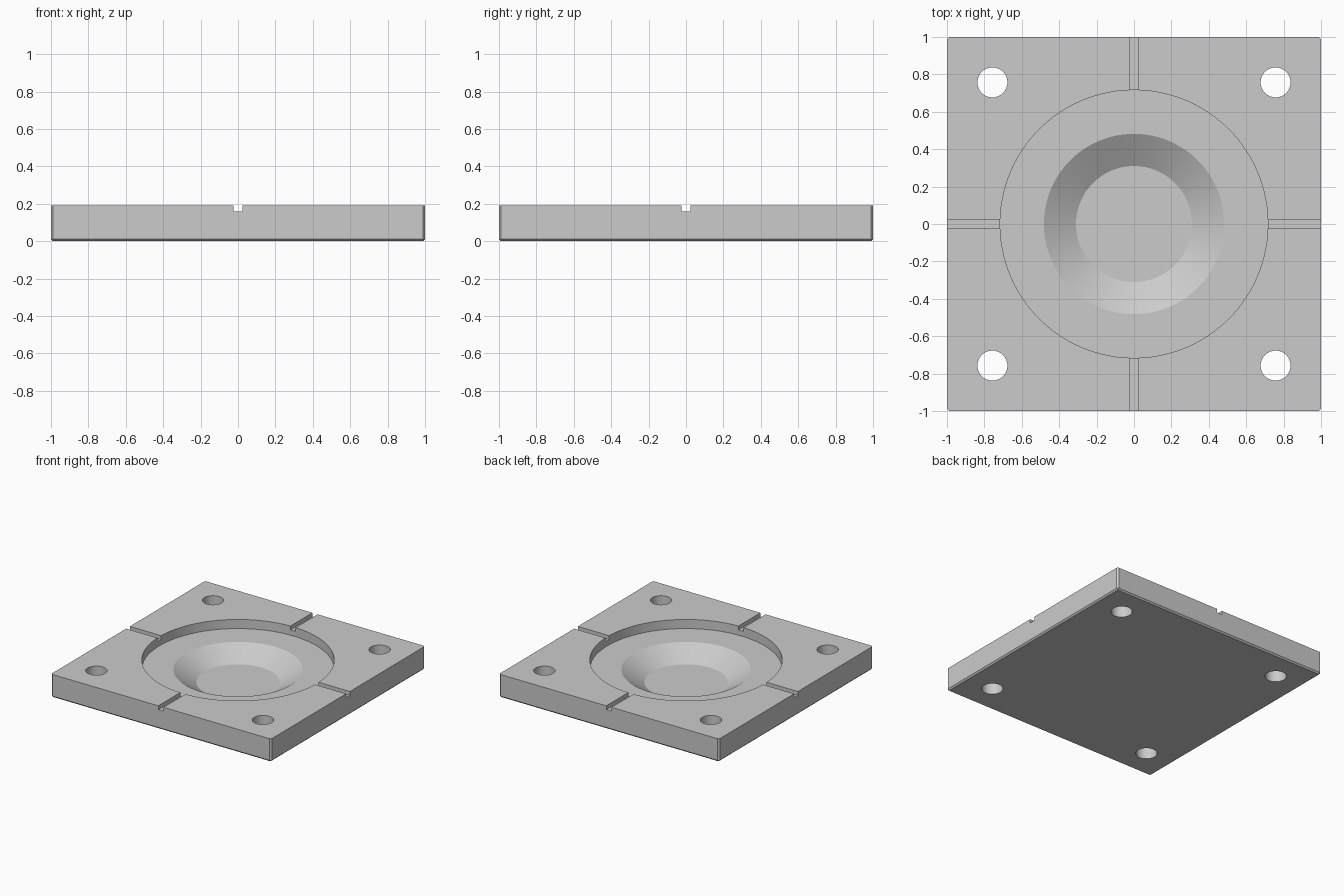
import bpy
import bmesh
import math

HEIGHT = 0.19
CHAMFER = 0.012
SEGMENTS = 96

cube = bpy.data.objects.get("Cube")
if cube:
    bpy.data.objects.remove(cube, do_unlink=True)

grey = bpy.data.materials.new("plain_grey")
grey.use_nodes = True
colour = (0.6, 0.6, 0.6, 1)
grey.diffuse_color = colour
grey.node_tree.nodes["Principled BSDF"].inputs["Base Color"].default_value = colour


def box(name, size, z):
    bpy.ops.mesh.primitive_cube_add(size=1, location=(0, 0, z))
    obj = bpy.context.object
    obj.name = name
    obj.scale = size
    bpy.ops.object.transform_apply(location=True, scale=True)
    return obj


def frustum(name, r_low, r_high, z_low, z_high, x=0, y=0):
    bpy.ops.mesh.primitive_cone_add(
        vertices=SEGMENTS, radius1=r_low, radius2=r_high,
        depth=z_high - z_low, location=(x, y, (z_low + z_high) / 2))
    obj = bpy.context.object
    obj.name = name
    return obj


def cut(target, cutter):
    cutter.hide_render = True
    mod = target.modifiers.new(cutter.name, 'BOOLEAN')
    mod.operation = 'DIFFERENCE'
    mod.solver = 'EXACT'
    mod.object = cutter
    bpy.context.view_layer.objects.active = target
    bpy.ops.object.modifier_apply(modifier=mod.name)
    bpy.data.objects.remove(cutter, do_unlink=True)


# Square plate, chamfered everywhere except around the top
plate = box("base_plate", (2, 2, HEIGHT), HEIGHT / 2)
bm = bmesh.new()
bm.from_mesh(plate.data)
edges = [e for e in bm.edges if min(v.co.z for v in e.verts) < HEIGHT / 2]
bmesh.ops.bevel(bm, geom=edges, offset=CHAMFER, segments=1, affect='EDGES')
bm.to_mesh(plate.data)
bm.free()
plate.data.materials.append(grey)

# Dished centre: sloped bowl below a wide round recess
floor, bowl_floor = 0.115, 0.01
top_radius, low_radius = 0.482, 0.31
over = 0.02
slope = (top_radius - low_radius) / (floor - bowl_floor)
cut(plate, frustum("bowl_cutter", low_radius, top_radius + slope * over,
                   bowl_floor, floor + over))
cut(plate, frustum("recess_cutter", 0.716, 0.716, floor, 0.3))

# Crossing grooves in the top face
for size in ((0.048, 2.2, 0.1), (2.2, 0.048, 0.1)):
    cut(plate, box("groove_cutter", size, 0.158 + size[2] / 2))

# Corner bolt holes
for x in (-0.757, 0.757):
    for y in (-0.757, 0.757):
        cut(plate, frustum("hole_cutter", 0.08, 0.08, -0.1, 0.3, x, y))

# Smooth round walls, crisp edges
bpy.ops.object.select_all(action='DESELECT')
plate.select_set(True)
bpy.context.view_layer.objects.active = plate
bpy.ops.object.shade_smooth_by_angle(angle=math.radians(25))
